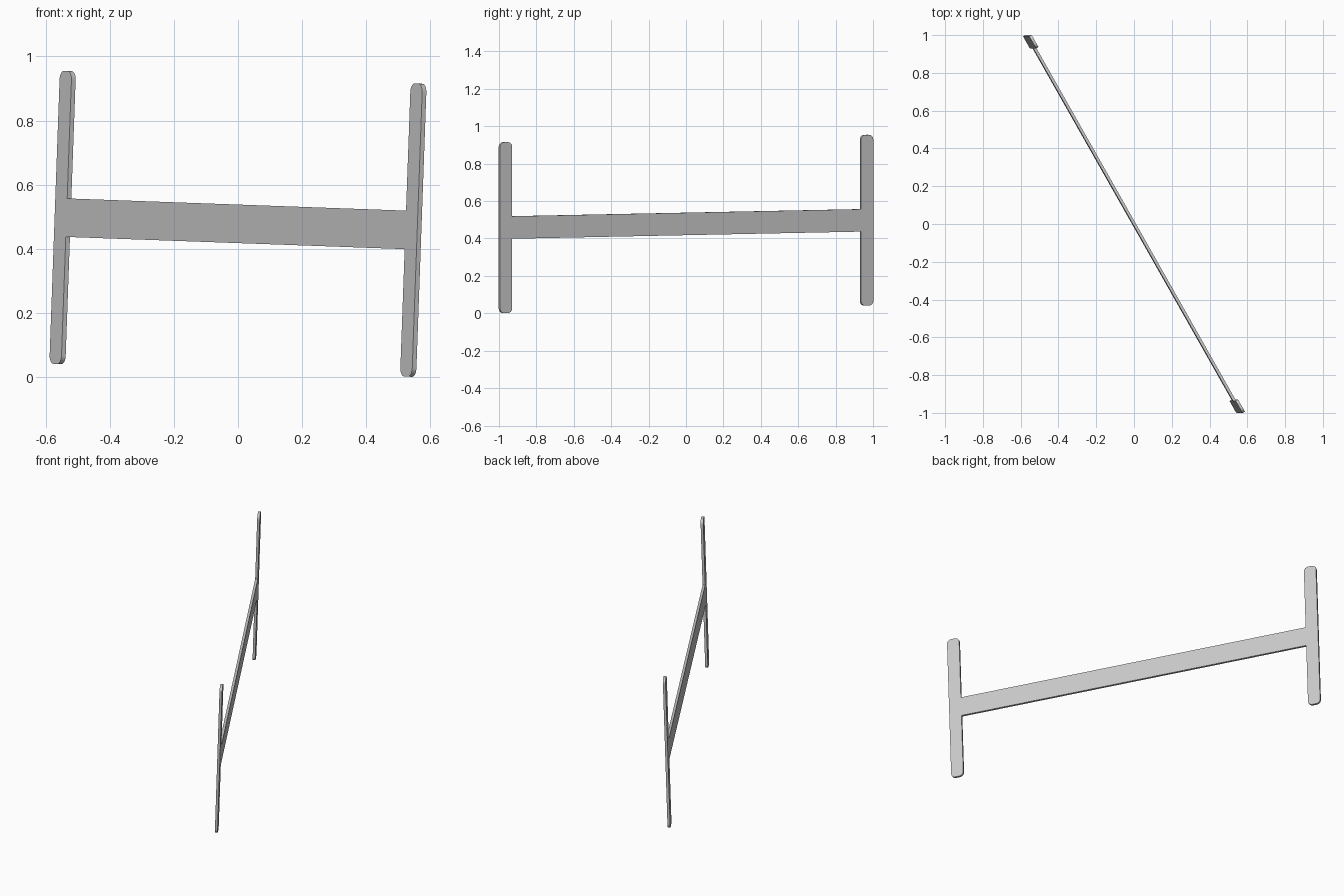
import bpy, bmesh
from math import sin, cos, pi
from mathutils import Vector, Matrix

if "Cube" in bpy.data.objects:
    bpy.data.objects.remove(bpy.data.objects["Cube"], do_unlink=True)

HALF_LENGTH, HALF_HEIGHT = 1.147, 0.457   # overall half size of the frame
POST, HALF_BAR = 0.075, 0.06              # post width, half of bar height
THICK, RADIUS, STEPS = 0.015, 0.026, 6

grey = bpy.data.materials.new("plain grey")
grey.use_nodes = True
colour = (0.58, 0.58, 0.58, 1)
grey.diffuse_color = colour
grey.node_tree.nodes["Principled BSDF"].inputs["Base Color"].default_value = colour


def corner(cx, cy, start):
    """Quarter circle, running clockwise from the start angle."""
    angles = [start - pi / 2 * i / STEPS for i in range(STEPS + 1)]
    return [(cx + RADIUS * cos(a), cy + RADIUS * sin(a)) for a in angles]


# Upper right quarter of the H outline, then mirrored to all four
inner = HALF_LENGTH - POST
top = HALF_HEIGHT - RADIUS
quarter = [(inner, HALF_BAR)]
quarter += corner(inner + RADIUS, top, pi)
quarter += corner(HALF_LENGTH - RADIUS, top, pi / 2)
outline = (quarter
           + [(a, -b) for a, b in reversed(quarter)]
           + [(-a, -b) for a, b in quarter]
           + [(-a, b) for a, b in reversed(quarter)])

# Flat plate given an even thickness
bm = bmesh.new()
face = bm.faces.new([bm.verts.new((a, b, -THICK / 2)) for a, b in outline])
raised = bmesh.ops.extrude_face_region(bm, geom=[face])["geom"]
bmesh.ops.translate(bm, vec=(0, 0, THICK),
                    verts=[v for v in raised if isinstance(v, bmesh.types.BMVert)])
bmesh.ops.recalc_face_normals(bm, faces=bm.faces)

# Stand the plate up: along the bar, up the posts, through the plate
up = Vector((0.036, 0, 1)).normalized()
along = Vector((1.1, -1.94, 0))
along = (along - up * along.dot(up)).normalized()
turn = Matrix((along, up, along.cross(up))).transposed().to_4x4()
bm.transform(Matrix.Translation((0, 0, 0.478)) @ turn)

mesh = bpy.data.meshes.new("h_shaped_frame")
bm.to_mesh(mesh)
bm.free()
mesh.materials.append(grey)
frame = bpy.data.objects.new("h_shaped_frame", mesh)
bpy.context.collection.objects.link(frame)
